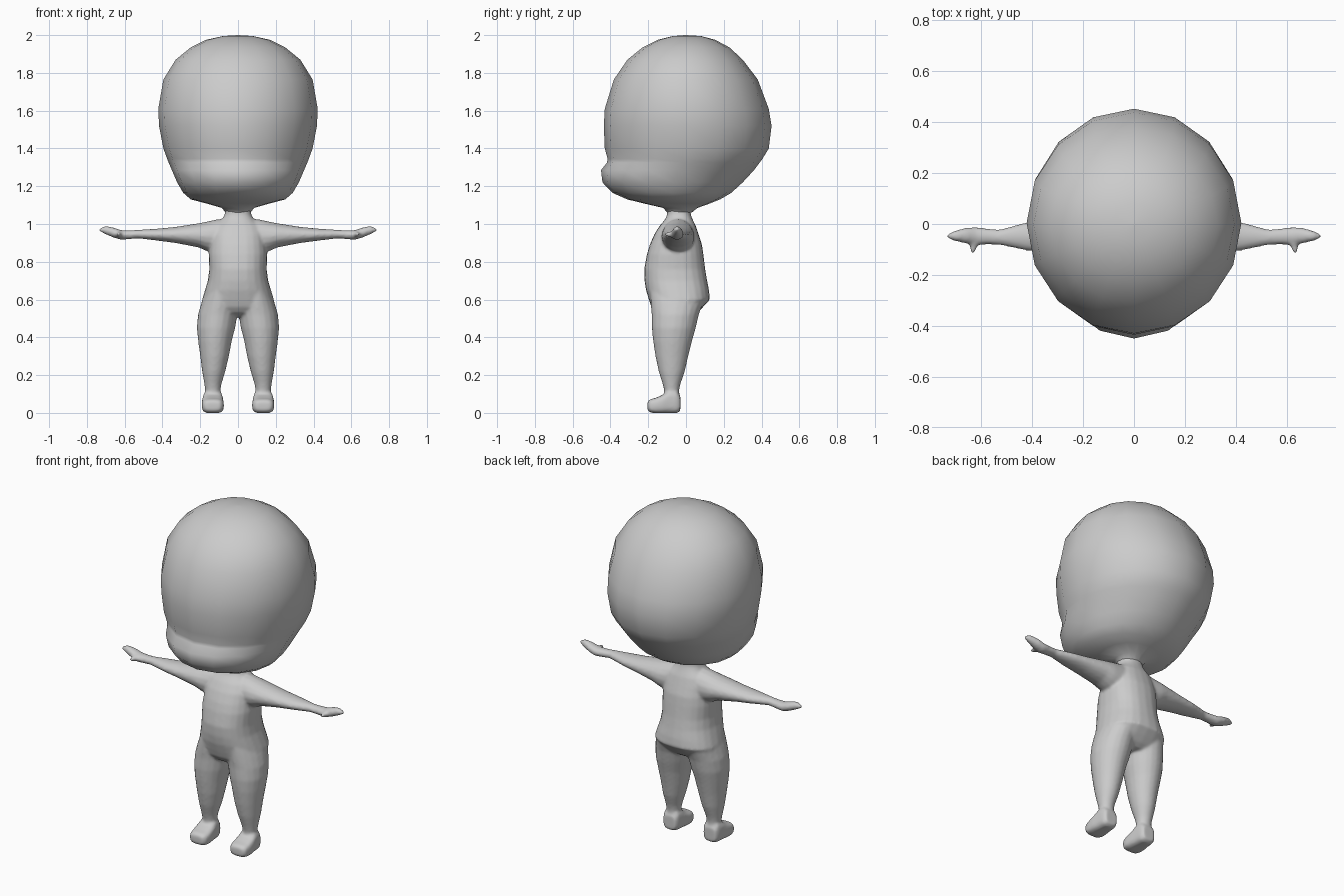
import bpy, bmesh
from math import cos, sin, pi, copysign


def loft(bm, rings, axis='z', n=16, power=1.0, side=1, cap_last=True):
    """Skin rings of (position, a_min, a_max, b_min, b_max) along an axis.
    z: a=x, b=y   x: a=y, b=z   y: a=x, b=z"""
    loops = []
    for p, a0, a1, b0, b1 in rings:
        loop = []
        for i in range(n):
            t = 2 * pi * i / n
            c, s = (copysign(abs(f) ** power, f) for f in (cos(t), sin(t)))
            a = (a0 + a1) / 2 + (a1 - a0) / 2 * c
            b = (b0 + b1) / 2 + (b1 - b0) / 2 * s
            co = {'z': (a, b, p), 'x': (p, a, b), 'y': (a, p, b)}[axis]
            loop.append(bm.verts.new((co[0] * side, co[1], co[2])))
        loops.append(loop)
    for l0, l1 in zip(loops, loops[1:]):
        for i in range(n):
            j = (i + 1) % n
            bm.faces.new((l0[i], l0[j], l1[j], l1[i]))
    bm.faces.new(loops[0])
    if cap_last:
        bm.faces.new(loops[-1])


def finish(bm, name):
    bmesh.ops.recalc_face_normals(bm, faces=bm.faces[:])
    me = bpy.data.meshes.new(name)
    bm.to_mesh(me)
    bm.free()
    for p in me.polygons:
        p.use_smooth = True
    ob = bpy.data.objects.new(name, me)
    bpy.context.collection.objects.link(ob)
    return ob


# Head: sixteen-sided rings (z, half width, front y, back y), from crown to neck
head_profile = [
    (2.0, .002, -.002, .002), (1.995, .08, -.07, .08), (1.975, .17, -.15, .155),
    (1.935, .25, -.23, .23), (1.87, .33, -.31, .30), (1.765, .395, -.382, .38),
    (1.61, .422, -.43, .438), (1.52, .418, -.435, .453), (1.40, .395, -.43, .438),
    (1.345, .375, -.415, .405), (1.325, .367, -.418, .39), (1.285, .35, -.45, .36),
    (1.22, .322, -.442, .30), (1.165, .29, -.39, .24), (1.13, .25, -.31, .18),
    (1.108, .165, -.22, .125), (1.085, .085, -.12, .06), (1.06, .066, -.10, .03),
]
bm = bmesh.new()
loft(bm, [(z, -w, w, f, b) for z, w, f, b in head_profile], cap_last=False)
finish(bm, "head")

# Body: torso, arms, legs and feet fused into one smooth skin
bm = bmesh.new()
torso = [
    (1.085, .068, -.10, .025), (1.05, .07, -.10, .025), (1.025, .085, -.11, .035),
    (.99, .125, -.14, .052), (.945, .145, -.168, .067), (.89, .15, -.192, .085),
    (.84, .155, -.207, .092), (.76, .152, -.222, .102), (.70, .16, -.22, .112),
    (.65, .175, -.212, .122), (.60, .19, -.197, .127), (.56, .195, -.183, .09),
    (.53, .17, -.16, .06), (.51, .10, -.12, .03),
]
loft(bm, [(z, -w, w, f, b) for z, w, f, b in torso], n=24, power=.85)

arm = [  # x, back/front y, bottom/top z
    (.04, -.12, .04, .88, 1.03), (.11, -.13, .045, .84, 1.025), (.17, -.13, .045, .858, 1.012),
    (.21, -.128, .04, .876, 1.004), (.33, -.115, .022, .899, .985), (.42, -.105, .008, .911, .976),
    (.53, -.082, -.022, .924, .969), (.57, -.08, -.018, .92, .967), (.62, -.082, -.012, .916, .968),
    (.66, -.077, -.014, .928, .982), (.70, -.068, -.025, .945, .99), (.725, -.06, -.035, .957, .982),
    (.736, -.052, -.042, .964, .974),
]
thumb = [
    (-.05, .595, .645, .92, .965), (-.08, .61, .647, .928, .962),
    (-.10, .62, .644, .934, .957), (-.116, .626, .64, .939, .952),
]
leg = [  # z, inner/outer x, front/back y
    (.64, .01, .17, -.19, .10), (.58, .0, .195, -.187, .09), (.52, .003, .212, -.182, .068),
    (.45, .015, .218, -.181, .052), (.38, .033, .211, -.174, .032), (.30, .048, .20, -.162, .012),
    (.22, .067, .19, -.145, -.006), (.15, .088, .178, -.123, -.03), (.12, .092, .174, -.116, -.036),
    (.05, .09, .178, -.115, -.034),
]
foot = [  # y, inner/outer x, bottom/top z
    (-.204, .095, .172, .014, .06), (-.19, .08, .187, .002, .072), (-.16, .074, .192, -.002, .08),
    (-.125, .076, .192, -.002, .095), (-.09, .08, .187, -.002, .12), (-.05, .084, .183, -.002, .12),
    (-.03, .095, .172, .01, .09),
]
for s in (1, -1):
    loft(bm, arm, 'x', side=s)
    loft(bm, thumb, 'y', n=10, side=s)
    loft(bm, leg, 'z', n=20, side=s)
    loft(bm, foot, 'y', n=20, power=.6, side=s)
body = finish(bm, "body")

# Fuse the overlapping limbs and soften the joints
fuse = body.modifiers.new("fuse", 'REMESH')
fuse.mode = 'VOXEL'
fuse.voxel_size = .008
fuse.use_smooth_shade = True
soften = body.modifiers.new("soften", 'SMOOTH')
soften.factor = .5
soften.iterations = 7
